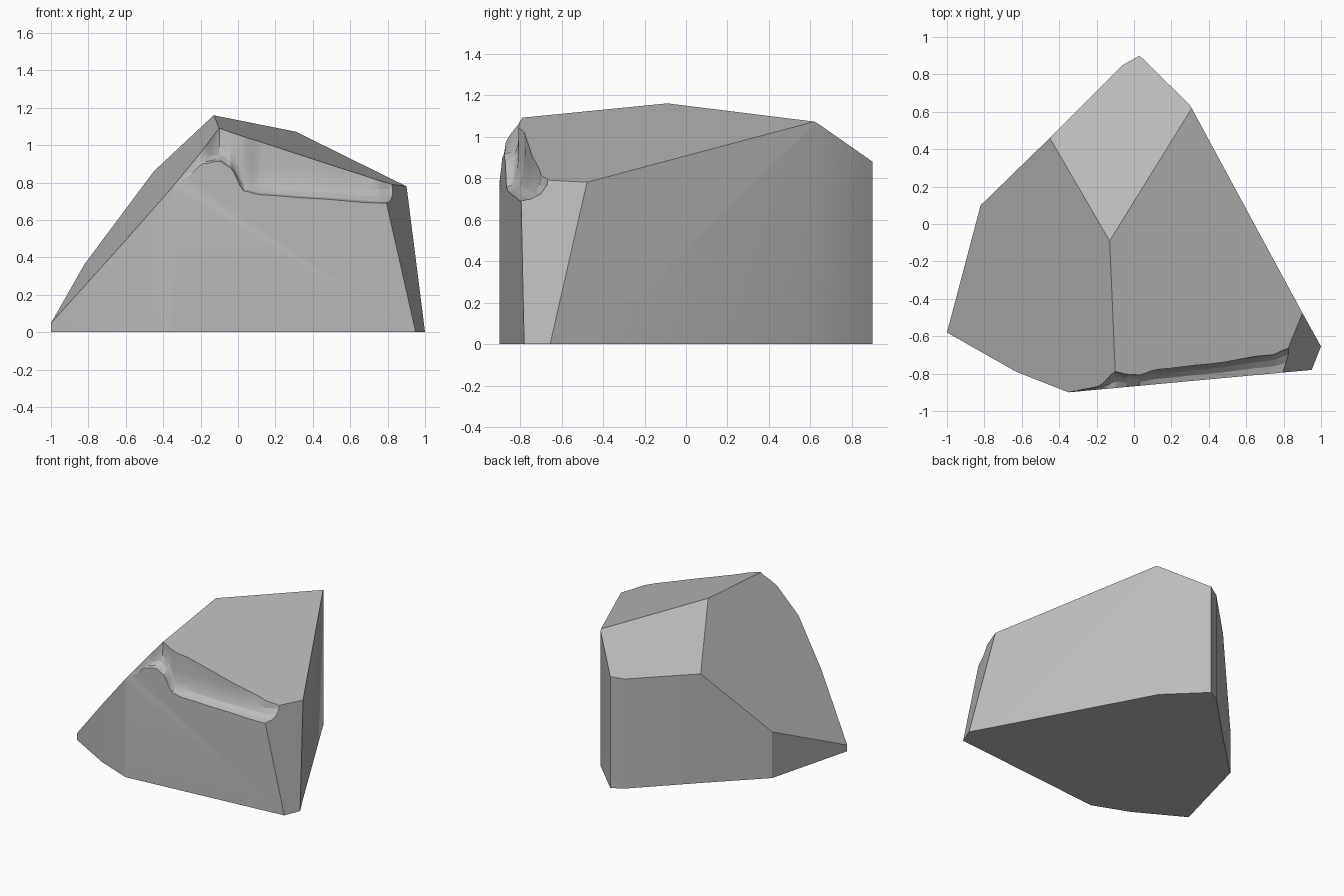
import bpy
import bmesh
import math
from mathutils import Vector

old = bpy.data.objects.get("Cube")
if old:
    bpy.data.objects.remove(old, do_unlink=True)

# One stone colour
stone = bpy.data.materials.new("grey_stone")
stone.use_nodes = True
GREY = (0.5, 0.5, 0.5, 1.0)
stone.diffuse_color = GREY
stone.node_tree.nodes["Principled BSDF"].inputs["Base Color"].default_value = GREY


def make_object(name, bm):
    bmesh.ops.recalc_face_normals(bm, faces=bm.faces)
    mesh = bpy.data.meshes.new(name)
    bm.to_mesh(mesh)
    bm.free()
    mesh.materials.append(stone)
    obj = bpy.data.objects.new(name, mesh)
    bpy.context.collection.objects.link(obj)
    return obj


def slice_off(bm, a, b, c, inside):
    """Cut along the plane through three points, keeping the inside."""
    a, b, c = Vector(a), Vector(b), Vector(c)
    normal = (b - a).cross(c - a).normalized()
    if normal.dot(inside - a) > 0:
        normal.negate()
    geom = bm.verts[:] + bm.edges[:] + bm.faces[:]
    cut = bmesh.ops.bisect_plane(bm, geom=geom, plane_co=a, plane_no=normal,
                                 clear_outer=True)
    rim = [e for e in cut["geom_cut"] if isinstance(e, bmesh.types.BMEdge)]
    bmesh.ops.contextual_create(bm, geom=rim)


# Rock body: upright footprint prism
footprint = [(-1, -0.58), (-0.63, -0.79), (-0.35, -0.9), (0.95, -0.78),
             (1, -0.655), (0.9, -0.475), (0.3, 0.635), (0.03, 0.9),
             (-0.06, 0.85), (-0.45, 0.46), (-0.82, 0.1)]
bm = bmesh.new()
base = bm.faces.new([bm.verts.new((x, y, 0)) for x, y in footprint])
top = bmesh.ops.extrude_face_region(bm, geom=[base])["geom"]
bmesh.ops.translate(bm, vec=(0, 0, 1.5),
                    verts=[v for v in top if isinstance(v, bmesh.types.BMVert)])

# Broken planes: left slope, right slope, back slope, corner chip
core = Vector((0, -0.2, 0.4))
peak = (-0.13, -0.09, 1.16)
ridge = (-0.1, -0.8, 1.09)
back_left = (-0.45, 0.46, 0.86)
back_right = (0.3, 0.63, 1.065)
corner = (0.9, -0.48, 0.78)
slice_off(bm, peak, ridge, back_left, core)
slice_off(bm, peak, ridge, corner, core)
slice_off(bm, peak, back_left, back_right, core)
slice_off(bm, corner, (1, -0.655, 0), (0.95, -0.78, 0), core)
rock = make_object("rock", bm)

# Hollow along the front top edge: x, lip height, back edge y
stations = [(-0.37, 0.76, -0.898), (-0.27, 0.83, -0.88), (-0.19, 0.9, -0.865),
            (-0.1, 0.915, -0.785), (-0.04, 0.88, -0.8), (0.03, 0.755, -0.805),
            (0.12, 0.735, -0.775), (0.4, 0.715, -0.745), (0.74, 0.69, -0.69),
            (0.82, 0.69, -0.65), (0.95, 0.69, -0.64)]
curve = [(0, 0), (0.35, 0.01), (0.65, 0.035), (0.85, 0.075), (0.95, 0.15)]


def section(x, lip, back):
    front = -0.9 + 0.092 * (x + 0.35)
    depth = back - front
    points = [(-1.1, lip)]
    points += [(front + depth * f, lip + rise) for f, rise in curve]
    points += [(back, 1.3), (-1.1, 1.3)]
    return [(x, y, z) for y, z in points]


bm = bmesh.new()
rings = []
for start, end in zip(stations, stations[1:]):
    for step in range(4):
        t = step / 4
        ease = (t + t * t * (3 - 2 * t)) / 2
        x = start[0] + (end[0] - start[0]) * t
        lip, back = (start[i] + (end[i] - start[i]) * ease for i in (1, 2))
        rings.append([bm.verts.new(p) for p in section(x, lip, back)])
rings.append([bm.verts.new(p) for p in section(*stations[-1])])
for one, two in zip(rings, rings[1:]):
    for i in range(len(one)):
        j = (i + 1) % len(one)
        bm.faces.new((one[i], one[j], two[j], two[i]))
bm.faces.new(rings[0])
bm.faces.new(rings[-1])
bmesh.ops.triangulate(bm, faces=bm.faces[:])
cutter = make_object("hollow_cutter", bm)
cutter.hide_render = True

carve = rock.modifiers.new("carve_hollow", "BOOLEAN")
carve.operation = "DIFFERENCE"
carve.solver = "EXACT"
carve.object = cutter

# Apply the carving, drop the helper, and keep the broken edges sharp
bpy.ops.object.select_all(action="DESELECT")
bpy.context.view_layer.objects.active = rock
rock.select_set(True)
bpy.ops.object.modifier_apply(modifier=carve.name)
bpy.data.objects.remove(cutter, do_unlink=True)
bpy.ops.object.shade_smooth_by_angle(angle=math.radians(20))
